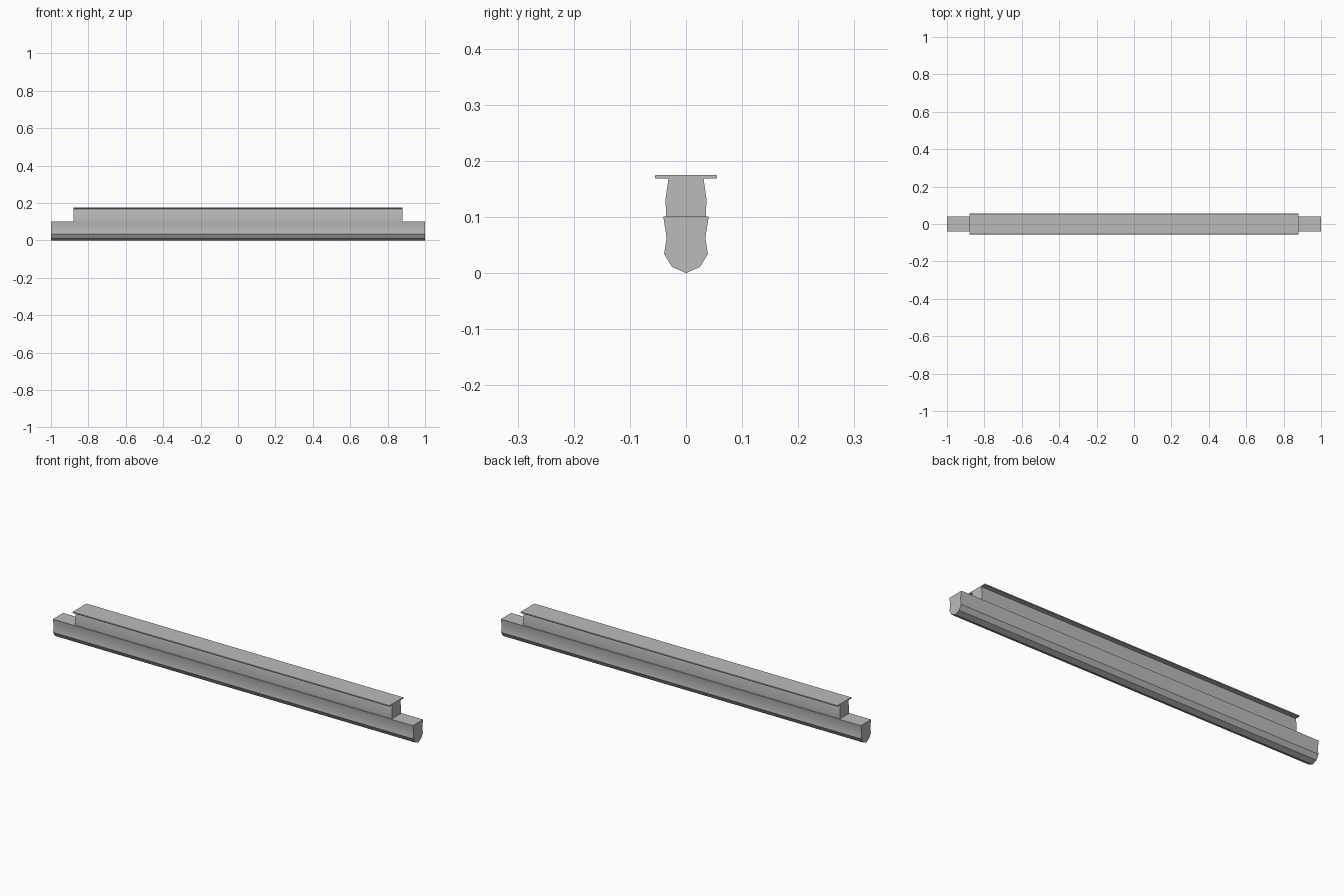
import bpy
import bmesh
import math

cube = bpy.data.objects.get("Cube")
if cube:
    bpy.data.objects.remove(cube, do_unlink=True)

grey = bpy.data.materials.new("plain grey")
grey.use_nodes = True
colour = (0.5, 0.5, 0.5, 1)
grey.diffuse_color = colour
grey.node_tree.nodes["Principled BSDF"].inputs["Base Color"].default_value = colour


def extrude_profile(name, half, length):
    """Mirror a half section of (y, z) points and extrude it along x."""
    section = half + [(-y, z) for y, z in reversed(half) if y > 0]
    bm = bmesh.new()
    verts = [bm.verts.new((-length / 2, y, z)) for y, z in section]
    face = bm.faces.new(verts)
    result = bmesh.ops.extrude_face_region(bm, geom=[face])
    moved = [v for v in result["geom"] if isinstance(v, bmesh.types.BMVert)]
    bmesh.ops.translate(bm, vec=(length, 0, 0), verts=moved)
    bmesh.ops.recalc_face_normals(bm, faces=bm.faces)
    mesh = bpy.data.meshes.new(name)
    bm.to_mesh(mesh)
    bm.free()
    mesh.materials.append(grey)
    obj = bpy.data.objects.new(name, mesh)
    bpy.context.collection.objects.link(obj)
    bpy.ops.object.select_all(action="DESELECT")
    obj.select_set(True)
    bpy.context.view_layer.objects.active = obj
    bpy.ops.object.shade_smooth_by_angle(angle=math.radians(30))
    return obj


# Full-length lower beam with waisted sides and a pointed underside
extrude_profile("lower_beam", [(0, 0), (0.025, 0.011), (0.039, 0.034),
                               (0.0345, 0.063), (0.0405, 0.101)], 2.0)

# Shorter web standing on the beam
extrude_profile("upper_web", [(0.0355, 0.101), (0.0365, 0.132),
                              (0.031, 0.17)], 1.76)

# Thin top flange with softened edges
extrude_profile("top_flange", [(0.054, 0.169), (0.055, 0.17),
                               (0.055, 0.174), (0.054, 0.175)], 1.76)
